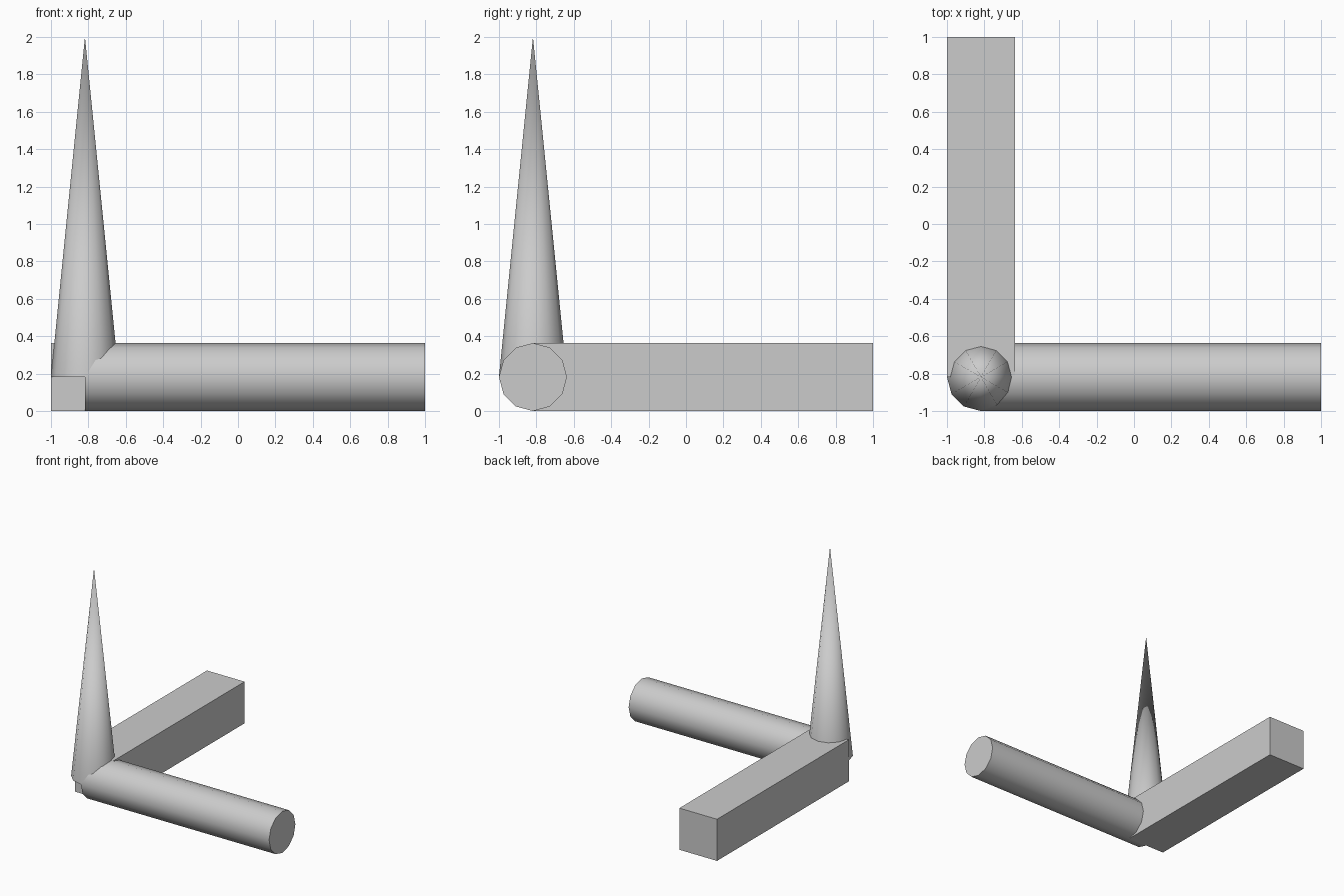
import bpy
import math

if "Cube" in bpy.data.objects:
    bpy.data.objects.remove(bpy.data.objects["Cube"], do_unlink=True)

R = 2 / 11          # bar half-width and radius
LENGTH = 10 * R     # length of each arm
CORNER = R - 1      # x and y of the shared corner
MID = CORNER + LENGTH / 2

grey = bpy.data.materials.new("plain grey")
grey.use_nodes = True
color = (0.6, 0.6, 0.6, 1)
grey.diffuse_color = color
grey.node_tree.nodes["Principled BSDF"].inputs["Base Color"].default_value = color


def finish(name, smooth):
    obj = bpy.context.object
    obj.name = name
    obj.data.materials.append(grey)
    if smooth:
        bpy.ops.object.shade_smooth_by_angle(angle=math.radians(40))
    return obj


# Round arm along x
bpy.ops.mesh.primitive_cylinder_add(vertices=12, radius=R, depth=LENGTH,
                                    location=(MID, CORNER, R),
                                    rotation=(0, math.pi / 2, 0))
finish("round_arm", True)

# Square arm along y
bpy.ops.mesh.primitive_cube_add(size=1, location=(CORNER, MID, R))
square_arm = finish("square_arm", False)
square_arm.scale = (2 * R, LENGTH, 2 * R)

# Upright spike
bpy.ops.mesh.primitive_cone_add(vertices=12, radius1=R, radius2=0, depth=LENGTH,
                                location=(CORNER, CORNER, R + LENGTH / 2))
finish("upright_spike", True)
